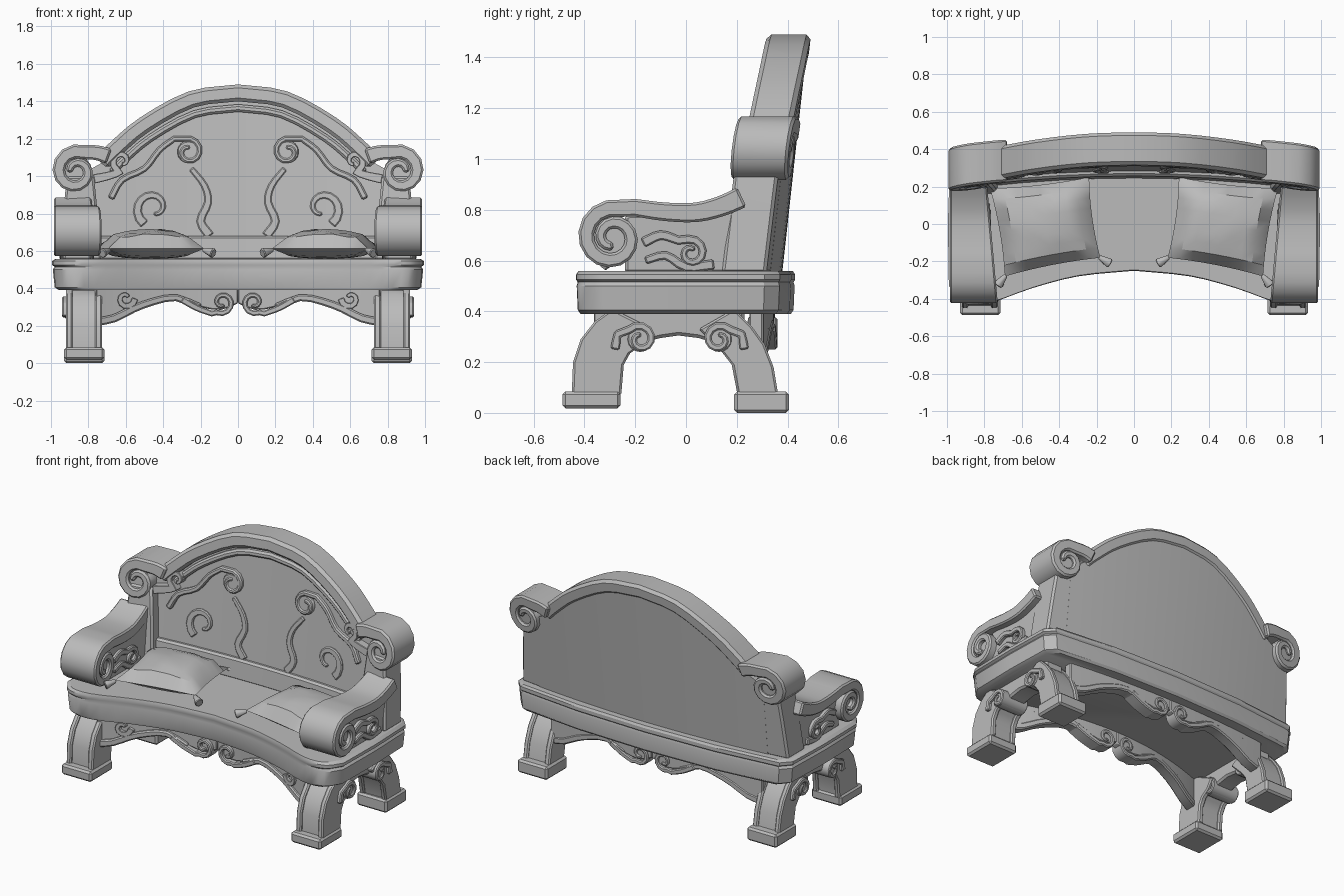
import bpy, bmesh, math, random
from mathutils import Vector

random.seed(4)
if "Cube" in bpy.data.objects:
    bpy.data.objects.remove(bpy.data.objects["Cube"])

GREY = (0.5, 0.5, 0.5, 1)
stone = bpy.data.materials.new("plain_grey")
stone.use_nodes = True
stone.diffuse_color = GREY
stone.node_tree.nodes["Principled BSDF"].inputs["Base Color"].default_value = GREY


def finish(name, bm, bevel=0.012, mirror=True):
    """Turn a bmesh into a bevelled, optionally mirrored object."""
    bmesh.ops.recalc_face_normals(bm, faces=bm.faces)
    me = bpy.data.meshes.new(name)
    bm.to_mesh(me)
    bm.free()
    me.materials.append(stone)
    ob = bpy.data.objects.new(name, me)
    bpy.context.collection.objects.link(ob)
    bpy.ops.object.select_all(action="DESELECT")
    ob.select_set(True)
    bpy.context.view_layer.objects.active = ob
    if bevel:
        mod = ob.modifiers.new("bevel", "BEVEL")
        mod.width, mod.segments, mod.limit_method = bevel, 1, "ANGLE"
        mod.angle_limit = math.radians(40)
        bpy.ops.object.modifier_apply(modifier="bevel")
    if mirror:
        ob.modifiers.new("mirror", "MIRROR").use_mirror_merge = False
        bpy.ops.object.modifier_apply(modifier="mirror")
    bpy.ops.object.shade_smooth_by_angle(angle=math.radians(32))


def strip(name, pairs, lo, hi, place, bevel=0.012, mirror=True):
    """Solid strip through pairs of 2D edge points, from depth lo to hi."""
    bm = bmesh.new()
    rings = [[bm.verts.new(place(*p, w)) for p, w in ((a, lo), (b, lo), (b, hi), (a, hi))]
             for a, b in pairs]
    for r, s in zip(rings, rings[1:]):
        for i in range(4):
            j = (i + 1) % 4
            bm.faces.new((r[i], r[j], s[j], s[i]))
    bm.faces.new(rings[0])
    bm.faces.new(rings[-1])
    finish(name, bm, bevel, mirror)


def ribbon(name, path, w0, w1, lo, hi, place, **kw):
    """Strip of tapering width along a 2D path."""
    pairs, n = [], len(path) - 1
    for i, p in enumerate(path):
        a, b = Vector(path[max(i - 1, 0)]), Vector(path[min(i + 1, n)])
        t = (b - a).normalized()
        off = Vector((-t.y, t.x)) * (w0 + (w1 - w0) * i / n) / 2
        pairs.append((Vector(p) + off, Vector(p) - off))
    strip(name, pairs, lo, hi, place, **kw)


def smooth_path(pts, n=4):
    """Catmull-Rom curve through 2D points."""
    p = [Vector(q) for q in pts]
    p = [2 * p[0] - p[1]] + p + [2 * p[-1] - p[-2]]
    out = []
    for a, b, c, d in zip(p, p[1:], p[2:], p[3:]):
        for k in range(n):
            t = k / n
            out.append(0.5 * (2 * b + (c - a) * t + (2 * a - 5 * b + 4 * c - d) * t * t
                              + (3 * b - a - 3 * c + d) * t ** 3))
    return out + [p[-2]]


def spiral(cx, cy, r0, r1, start, sweep, n=14):
    """Points winding inward around a centre; angles in degrees."""
    out = []
    for i in range(n + 1):
        a, r = math.radians(start + sweep * i / n), r0 + (r1 - r0) * i / n
        out.append((cx + r * math.cos(a), cy + r * math.sin(a)))
    return out


def disc(name, cx, cy, r, lo, hi, place):
    strip(name, [((cx + r * c, cy - r * s), (cx + r * c, cy + r * s))
                 for c, s in ((math.cos(a), math.sin(a))
                              for a in (math.pi * (k + 0.25) / 8.5 for k in range(9)))],
          lo, hi, place, bevel=0.006)


# Placement of flat profiles: curved leaning back, sides, tapering arms, aprons
def on_back(u, v, w):
    return (u, 0.30 + 0.11 * (v - 0.56) - 0.07 * u * u + w, v)


def on_side(u, v, w):
    return (w, u, v)


def on_arm(u, v, w):
    return (w + (0.09 * (u + 0.35) if w < 0.86 else 0), u, v)


def on_front(u, v, w):
    return (u, -0.19 - 0.26 * u * u + w, v)


def on_rear(u, v, w):
    return (u, 0.32 - 0.08 * u * u + w, v)


# Seat slab with concave front and a moulded rim
front = smooth_path([(0, -.25), (.3, -.28), (.55, -.345), (.78, -.425), (.92, -.42), (.99, -.33)], 3)
half = [tuple(p) for p in front] + [(.995, 0), (.985, .31), (.93, .37), (.5, .415), (0, .43)]
outline = half + [(-x, y) for x, y in half[-2:0:-1]]
bm = bmesh.new()
layers = [[bm.verts.new((x * s, y * s, z)) for x, y in outline]
          for z, s in ((.39, .96), (.405, .985), (.50, .995), (.515, .985), (.525, 1), (.545, 1), (.558, .98))]
for r, s in zip(layers, layers[1:]):
    for i in range(len(r)):
        j = (i + 1) % len(r)
        bm.faces.new((r[i], r[j], s[j], s[i]))
bm.faces.new(layers[0])
bm.faces.new(layers[-1])
finish("seat", bm, 0, False)

# Back panel, arched crest, end posts and lower rail
arch = smooth_path([(0, 1.445), (.25, 1.41), (.5, 1.275), (.65, 1.15), (.73, 1.07)], 3)
arch = [Vector((-p.x, p.y)) for p in arch[:0:-1]] + arch
top = [(-.82, 1.02)] + [tuple(p) for p in arch] + [(.82, 1.02)]
strip("back_panel", [((x, .55), (x, z)) for x, z in top], -.03, .08, on_back, 0, False)
ribbon("crest", arch, .09, .09, -.085, .09, on_back, mirror=False, bevel=.018)
ribbon("crest_moulding", [p * .93 + Vector((0, .02)) for p in arch], .04, .04, -.06, .0, on_back,
       mirror=False)
strip("back_post", [((.73, .55), (.955, .55)), ((.75, .8), (.935, .8)), ((.77, 1), (.915, 1))],
      -.095, .08, on_back)
strip("back_rail", [((x / 10, .55), (x / 10, .68)) for x in range(-8, 9, 2)], -.055, 0, on_back,
      mirror=False)

# Scrolls at the shoulders of the back
shoulder = smooth_path([(.69, 1.105), (.74, 1.122), (.8, 1.13)], 2)[:-1]
ribbon("shoulder_scroll", shoulder + spiral(.865, 1.025, .112, .03, 112, -480, 18), .085, .035,
       -.105, .12, on_back, bevel=.022)
disc("shoulder_core", .865, 1.025, .085, -.085, .1, on_back)
ribbon("shoulder_leaf", smooth_path([(.77, .985), (.7, 1.0), (.63, 1.02)], 3)
       + spiral(.62, 1.08, .055, .015, -60, 330, 10), .05, .02, -.08, 0, on_back)

# Carved relief on the back
ribbon("relief_scroll", smooth_path([(.68, .88), (.62, .98), (.5, 1.04), (.42, 1.14), (.34, 1.2)], 3)
       + spiral(.265, 1.13, .075, .02, 70, 400), .035, .025, -.055, -.02, on_back, bevel=.008)
disc("relief_rosette", .265, 1.13, .06, -.048, -.02, on_back)
ribbon("relief_stem", smooth_path([(.25, 1.04), (.18, .95), (.16, .86), (.2, .76), (.15, .68)], 3),
       .03, .05, -.042, -.02, on_back, bevel=.006)
ribbon("relief_curl", spiral(.45, .83, .1, .03, -60, 330), .05, .02, -.042, -.02, on_back, bevel=.006)

# Arms: rolled strap, recessed web and small side carving
strap = smooth_path([(.22, .85), (.14, .815), (.04, .79), (-.08, .792), (-.2, .808)], 3)
ribbon("arm_scroll", strap + spiral(-.29, .69, .12, .03, 75, 560, 24), .085, .035,
       .735, .985, on_arm, bevel=.03)
disc("arm_core", -.29, .69, .09, .76, .955, on_arm)
strip("arm_web", [((-.24, .55), (-.24, .78)), ((0, .55), (0, .79)), ((.2, .55), (.2, .83))],
      .785, .935, on_side)
ribbon("arm_carving", smooth_path([(-.17, .67), (-.1, .70), (-.03, .68)], 3)
       + spiral(.02, .63, .055, .015, 100, -420), .04, .02, .765, .96, on_side, bevel=.006)
ribbon("arm_foot_leaf", smooth_path([(-.16, .6), (-.08, .62), (0, .575), (.11, .585)], 3),
       .03, .04, .77, .955, on_side, bevel=.006)

# Legs with raised edge rails and block feet
legs = {
    "front": [((-.45, .07), (-.255, .07)), ((-.445, .2), (-.245, .19)), ((-.415, .29), (-.22, .235)),
              ((-.36, .36), (-.17, .27)), ((-.29, .41), (-.13, .33))],
    "rear": [((.365, .06), (.205, .06)), ((.345, .18), (.18, .19)), ((.31, .27), (.145, .235)),
             ((.26, .34), (.11, .27)), ((.19, .41), (.05, .33))],
}
feet = {"front": (-.487, -.258, .018), "rear": (.19, .405, 0)}
for end, shape in legs.items():
    for part, k, lo, hi in (("leg", .85, .745, .91), ("inner_rail", 1, .728, .765),
                            ("outer_rail", 1, .885, .92)):
        sized = []
        for a, b in shape:
            a, b = Vector(a), Vector(b)
            m = (a + b) / 2
            sized.append((m + (a - m) * k, m + (b - m) * k))
        strip(f"{end}_{part}", sized, lo, hi, on_side, .008)
    y0, y1, z0 = feet[end]
    strip(f"{end}_foot", [((y0, z0), (y0, .085)), ((y1, z0), (y1, .085))], .715, .93, on_side)

# Side aprons with a pair of scrolls
strip("side_apron", [((y, z), (y, .41)) for y, z in
      ((-.3, .3), (-.2, .27), (-.1, .295), (-.03, .305), (.05, .295), (.13, .27), (.23, .3))],
      .76, .89, on_side)
for end, y, turn in (("front", -.18, 1), ("rear", .13, -1)):
    ribbon(f"{end}_side_scroll", smooth_path([(y - .1 * turn, .25), (y - .09 * turn, .31)], 2)
           + spiral(y, .29, .058, .015, 90 + 50 * turn, -420 * turn), .035, .02,
           .74, .94, on_side, bevel=.006)
    disc(f"{end}_side_core", y, .29, .05, .75, .928, on_side)

# Front and rear aprons with scalloped edges and centre scrolls
scallop = smooth_path([(0, .32), (.09, .285), (.2, .30), (.33, .35), (.45, .33), (.56, .29),
                       (.66, .24), (.76, .22)], 2)
for end, place in (("front", on_front), ("rear", on_rear)):
    strip(f"{end}_apron", [((p.x, p.y), (p.x, .41)) for p in scallop], -.025, .03, place, .006)
    ribbon(f"{end}_apron_edge", scallop[4:], .035, .045, -.045, .035, place, bevel=.008)
    ribbon(f"{end}_apron_scroll", smooth_path([(.3, .34), (.22, .295), (.14, .265)], 3)
           + spiral(.085, .325, .062, .015, -60, -430), .035, .02, -.05, .04, place, bevel=.008)
    ribbon(f"{end}_apron_leaf", spiral(.6, .345, .05, .015, 180, 330, 10), .035, .02, -.045, .03, place,
           bevel=.006)

# Plump cushions with tassels at the corners
corners = [Vector(c) for c in ((.18, -.18), (.69, -.28), (.77, .19), (.24, .25))]
N = 8
bm = bmesh.new()
for side in (1, -1):
    grid = []
    for i in range(N + 1):
        row = []
        for j in range(N + 1):
            u, v = 2 * i / N - 1, 2 * j / N - 1
            s = (1 + u * (1 - .05 * (1 - v * v))) / 2
            t = (1 + v * (1 - .05 * (1 - u * u))) / 2
            p = (corners[0].lerp(corners[1], s)).lerp(corners[3].lerp(corners[2], s), t)
            bulge = max(0, (1 - u * u) * (1 - v * v)) ** .36
            crease = 1 + random.uniform(-.12, .06) * (side > 0)
            row.append(bm.verts.new((p.x, p.y, .612 + bulge * crease * (.105 if side > 0 else -.055))))
        grid.append(row)
    for i in range(N):
        for j in range(N):
            bm.faces.new((grid[i][j], grid[i + 1][j], grid[i + 1][j + 1], grid[i][j + 1]))
bmesh.ops.remove_doubles(bm, verts=bm.verts, dist=.0005)
finish("cushion", bm, 0)

middle = sum(corners, Vector((0, 0))) / 4
for k, c in enumerate(corners):
    d = (c - middle).normalized().to_3d()
    d.z = -.3
    bm = bmesh.new()
    bmesh.ops.create_cone(bm, cap_ends=True, segments=6, radius1=.012, radius2=.03, depth=.07)
    turn = d.to_track_quat("Z", "Y").to_matrix()
    for vert in bm.verts:
        vert.co = turn @ vert.co + Vector((c.x, c.y, .605)) + d * .025
    finish(f"tassel_{k + 1}", bm, .005)
